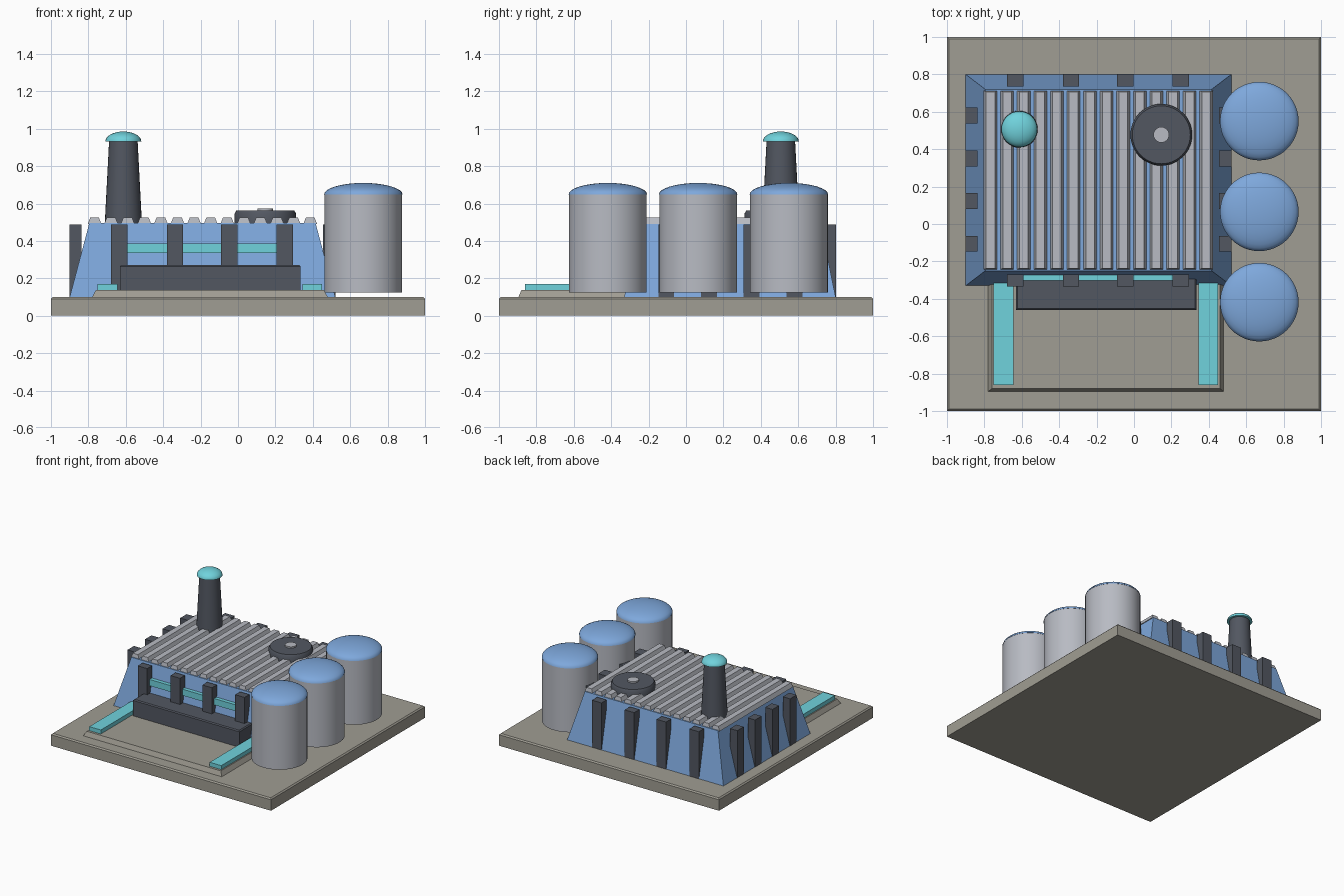
import bpy, bmesh, math

if "Cube" in bpy.data.objects:
    bpy.data.objects.remove(bpy.data.objects["Cube"])


def material(name, r, g, b):
    def lin(c):
        c /= 255
        return c / 12.92 if c <= 0.04045 else ((c + 0.055) / 1.055) ** 2.4
    m = bpy.data.materials.new(name)
    m.diffuse_color = (lin(r), lin(g), lin(b), 1)
    m.use_nodes = True
    m.node_tree.nodes["Principled BSDF"].inputs["Base Color"].default_value = m.diffuse_color
    return m


CONCRETE = material("concrete", 160, 157, 147)
BLUE = material("blue paint", 126, 168, 220)
GREY = material("light grey metal", 184, 187, 195)
DARK = material("dark grey metal", 82, 87, 97)
TEAL = material("teal trim", 112, 210, 220)


def finish(name, bm, mat, smooth=False):
    bmesh.ops.recalc_face_normals(bm, faces=bm.faces)
    me = bpy.data.meshes.new(name)
    bm.to_mesh(me)
    bm.free()
    me.materials.append(mat)
    ob = bpy.data.objects.new(name, me)
    bpy.context.collection.objects.link(ob)
    if smooth:
        bpy.ops.object.select_all(action='DESELECT')
        ob.select_set(True)
        bpy.context.view_layer.objects.active = ob
        bpy.ops.object.shade_smooth_by_angle(angle=math.radians(35))
    return ob


def block(name, x, y, z, mat, inset=(0, 0), bevel=0):
    """Box from (min, max) ranges; inset narrows the top in x and y."""
    bm = bmesh.new()
    bmesh.ops.create_cube(bm, size=1)
    for v in bm.verts:
        top = v.co.z > 0
        sx, sy = (1 if v.co.x > 0 else -1), (1 if v.co.y > 0 else -1)
        v.co.x = x[sx > 0] - (sx * inset[0] if top else 0)
        v.co.y = y[sy > 0] - (sy * inset[1] if top else 0)
        v.co.z = z[top]
    if bevel:
        edges = [e for e in bm.edges if all(v.co.z > z[1] - 1e-4 for v in e.verts)]
        bmesh.ops.bevel(bm, geom=edges, offset=bevel, segments=1, affect='EDGES')
    return finish(name, bm, mat)


def lathe(name, profile, x, y, mat, n=48):
    """Turn (radius, height) points around a vertical axis, ends closed."""
    bm = bmesh.new()
    rings = []
    for r, z in profile:
        if r < 1e-5:
            rings.append([bm.verts.new((x, y, z))])
        else:
            rings.append([bm.verts.new((x + r * math.cos(2 * math.pi * i / n),
                                        y + r * math.sin(2 * math.pi * i / n), z))
                          for i in range(n)])
    for a, b in zip(rings, rings[1:]):
        for i in range(n):
            j = (i + 1) % n
            bm.faces.new([a[i], a[j], b[0]] if len(b) == 1 else [a[i], a[j], b[j], b[i]])
    bm.faces.new(rings[0][::-1])
    if len(rings[-1]) > 1:
        bm.faces.new(rings[-1])
    return finish(name, bm, mat, True)


def dome(r, z, h, steps=8):
    return [(r * math.cos(math.pi / 2 * i / steps), z + h * math.sin(math.pi / 2 * i / steps))
            for i in range(steps + 1)]


# Ground slab and forecourt
block("base_slab", (-1, 1), (-1, 1), (0, 0.1), CONCRETE, bevel=0.01)
block("forecourt", (-0.785, 0.485), (-0.9, -0.25), (0.09, 0.137), CONCRETE, inset=(0.025, 0.02))

# Main hall with sloping walls
block("hall", (-0.9, 0.52), (-0.33, 0.8), (0.1, 0.495), BLUE, inset=(0.105, 0.08))

# Ribbed roof
for i in range(14):
    cx = -0.767 + i * 0.0887
    block(f"roof_rib_{i + 1}", (cx - 0.037, cx + 0.037), (-0.243, 0.713), (0.49, 0.525),
          GREY, inset=(0.014, 0.006))

# Upright buttresses on all four walls
for i, cx in enumerate((-0.635, -0.337, -0.047, 0.25)):
    block(f"front_buttress_{i + 1}", (cx - 0.043, cx + 0.043), (-0.333, -0.27), (0.1, 0.487), DARK)
    block(f"back_buttress_{i + 1}", (cx - 0.043, cx + 0.043), (0.735, 0.802), (0.1, 0.487), DARK)
for i, cy in enumerate((-0.105, 0.123, 0.35, 0.58)):
    block(f"left_buttress_{i + 1}", (-0.902, -0.836), (cy - 0.042, cy + 0.042), (0.1, 0.487), DARK)
    block(f"right_buttress_{i + 1}", (0.454, 0.522), (cy - 0.042, cy + 0.042), (0.1, 0.487), DARK)

# Front window band, loading dock and side rails
block("window_band", (-0.6, 0.215), (-0.303, -0.265), (0.335, 0.387), TEAL)
block("loading_dock", (-0.632, 0.335), (-0.46, -0.27), (0.13, 0.272), DARK, bevel=0.008)
for side, x in (("left", (-0.75, -0.645)), ("right", (0.345, 0.45))):
    block(f"{side}_rail", x, (-0.86, -0.3), (0.132, 0.17), TEAL)

# Chimney with cap
lathe("chimney", [(0.1, 0.48), (0.076, 0.94)], -0.613, 0.507, DARK, 32)
lathe("chimney_cap", dome(0.096, 0.932, 0.053), -0.613, 0.507, TEAL, 32)

# Roof fan
lathe("fan_housing", [(0.165, 0.49), (0.165, 0.545), (0.155, 0.562)], 0.146, 0.477, DARK)
lathe("fan_hub", [(0.042, 0.55), (0.042, 0.574)], 0.146, 0.477, GREY, 24)

# Storage tanks
for i, cy in enumerate((-0.418, 0.065, 0.55)):
    lathe(f"tank_{i + 1}", [(0.208, 0.123), (0.208, 0.652)], 0.67, cy, GREY)
    lathe(f"tank_dome_{i + 1}", dome(0.21, 0.648, 0.062), 0.67, cy, BLUE)
